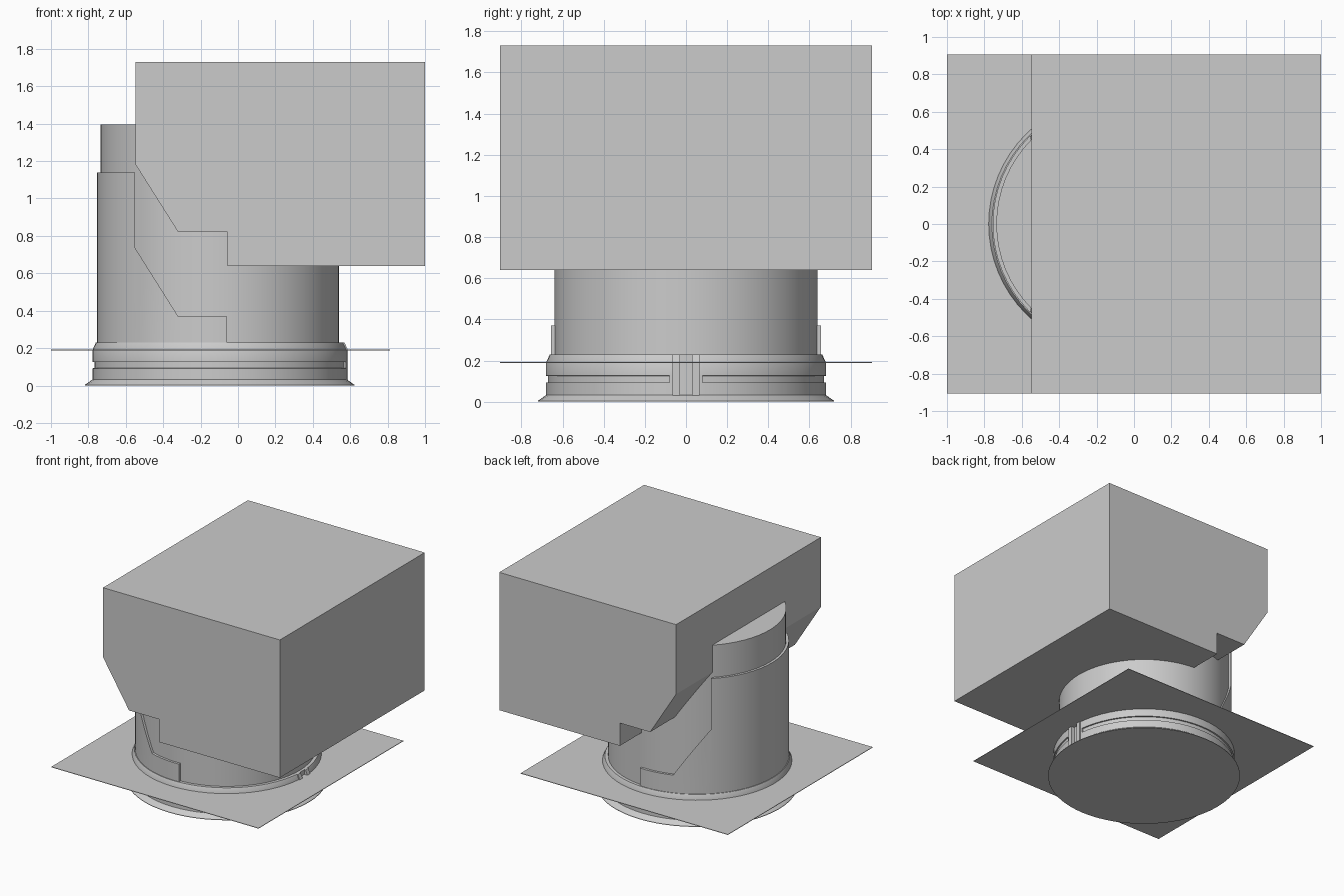
import bpy, bmesh
from math import sin, cos, pi, asin, radians

if "Cube" in bpy.data.objects:
    bpy.data.objects.remove(bpy.data.objects["Cube"])

CX = -0.098          # axis of the round duct
R = 0.638            # duct radius


def finish(name, bm, smooth=True):
    bmesh.ops.remove_doubles(bm, verts=bm.verts, dist=1e-5)
    bmesh.ops.recalc_face_normals(bm, faces=bm.faces)
    me = bpy.data.meshes.new(name)
    bm.to_mesh(me)
    bm.free()
    ob = bpy.data.objects.new(name, me)
    bpy.context.collection.objects.link(ob)
    bpy.ops.object.select_all(action='DESELECT')
    ob.select_set(True)
    bpy.context.view_layer.objects.active = ob
    if smooth:
        bpy.ops.object.shade_smooth_by_angle(angle=radians(25))
    return ob


def lathe(name, profile_at, angles, caps=False, loop=False):
    """Revolve (r, z) points; profile_at gives the profile at each angle."""
    bm = bmesh.new()
    cols = [[bm.verts.new((CX + r * cos(a), r * sin(a), z))
             for r, z in profile_at(a)] for a in angles]
    for i, c in enumerate(cols):
        d = cols[(i + 1) % len(cols)]
        n = len(c)
        for j in range(n if loop else n - 1):
            k = (j + 1) % n
            bm.faces.new((c[j], d[j], d[k], c[k]))
    if caps:
        bm.faces.new([c[0] for c in cols])
        bm.faces.new([c[-1] for c in cols])
    return finish(name, bm)


def prism(name, pts, half_y):
    """Extrude an (x, z) outline symmetrically along y."""
    bm = bmesh.new()
    f = bm.faces.new([bm.verts.new((x, -half_y, z)) for x, z in pts])
    out = bmesh.ops.extrude_face_region(bm, geom=[f])['geom']
    bmesh.ops.translate(bm, vec=(0, 2 * half_y, 0),
                        verts=[v for v in out if isinstance(v, bmesh.types.BMVert)])
    return finish(name, bm, smooth=False)


full = [2 * pi * i / 64 for i in range(64)]

# Round duct
lathe("duct", lambda a: [(R, 0.05), (R, 1.395)], full, caps=True)

# Square hood with stepped, sloped underside
prism("hood", [(-0.547, 1.73), (1, 1.73), (1, 0.64), (-0.055, 0.64),
               (-0.055, 0.82), (-0.32, 0.82), (-0.547, 1.18)], 0.905)

# Stepped half sleeve wrapped round the back of the duct
sleeve = lathe("sleeve", lambda a: [(R - 0.005, 0.2), (0.657, 0.2),
                                    (0.657, 1.14), (R - 0.005, 1.14)], full, loop=True)
cutter = prism("sleeve_cutter", [(-1, 0.21), (-0.058, 0.21), (-0.058, 0.37),
                                 (-0.32, 0.37), (-0.55, 0.735), (-0.55, 1.3), (-1, 1.3)], 1)
cutter.hide_render = True
mod = sleeve.modifiers.new("cut", 'BOOLEAN')
mod.operation, mod.solver, mod.object = 'INTERSECT', 'EXACT', cutter
bpy.context.view_layer.objects.active = sleeve
bpy.ops.object.modifier_apply(modifier=mod.name)
bpy.data.objects.remove(cutter)

# Clamp ring: grooved all round except beside the joint, recessed at the joint
ring_gap, groove_end = asin(0.03 / 0.68), asin(0.08 / 0.68)
e = 0.002
extra = [s * (b + d) for s in (1, -1) for b in (ring_gap, groove_end) for d in (0, e)]
ring_angles = sorted([a - pi for a in full] + extra)


def ring_profile(a):
    t = abs(a)
    r = 0.658 if t <= ring_gap + e / 2 else 0.68
    g = r - 0.01 if t > groove_end + e / 2 else r
    return [(0.68, 0.03), (r, 0.031), (r, 0.092), (g, 0.093), (g, 0.125),
            (r, 0.126), (r, 0.19), (min(r, 0.662), 0.23), (R - 0.005, 0.23)]


lathe("clamp_ring", ring_profile, ring_angles)

# Flared foot, closed underneath
lathe("foot_flange", lambda a: [(0.72, 0), (0.72, 0.004), (0.68, 0.032), (0.6, 0.032)],
      full, caps=True)

# Pair of joint tabs on the clamp ring
for s, side in ((1, "left"), (-1, "right")):
    tab = prism("joint_tab_" + side, [(0.53, 0.03), (0.587, 0.03), (0.587, 0.19),
                                      (0.57, 0.23), (0.53, 0.23)], 0.0175)
    tab.location.y = s * 0.0475

# Thin square roof plate
bm = bmesh.new()
x0, x1, y = -1, 0.813, 0.905
bm.faces.new([bm.verts.new((px, py, 0.19))
              for px, py in ((x0, -y), (x1, -y), (x1, y), (x0, y))])
plate = finish("roof_plate", bm, smooth=False)
sol = plate.modifiers.new("thickness", 'SOLIDIFY')
sol.thickness, sol.offset = 0.004, 0
